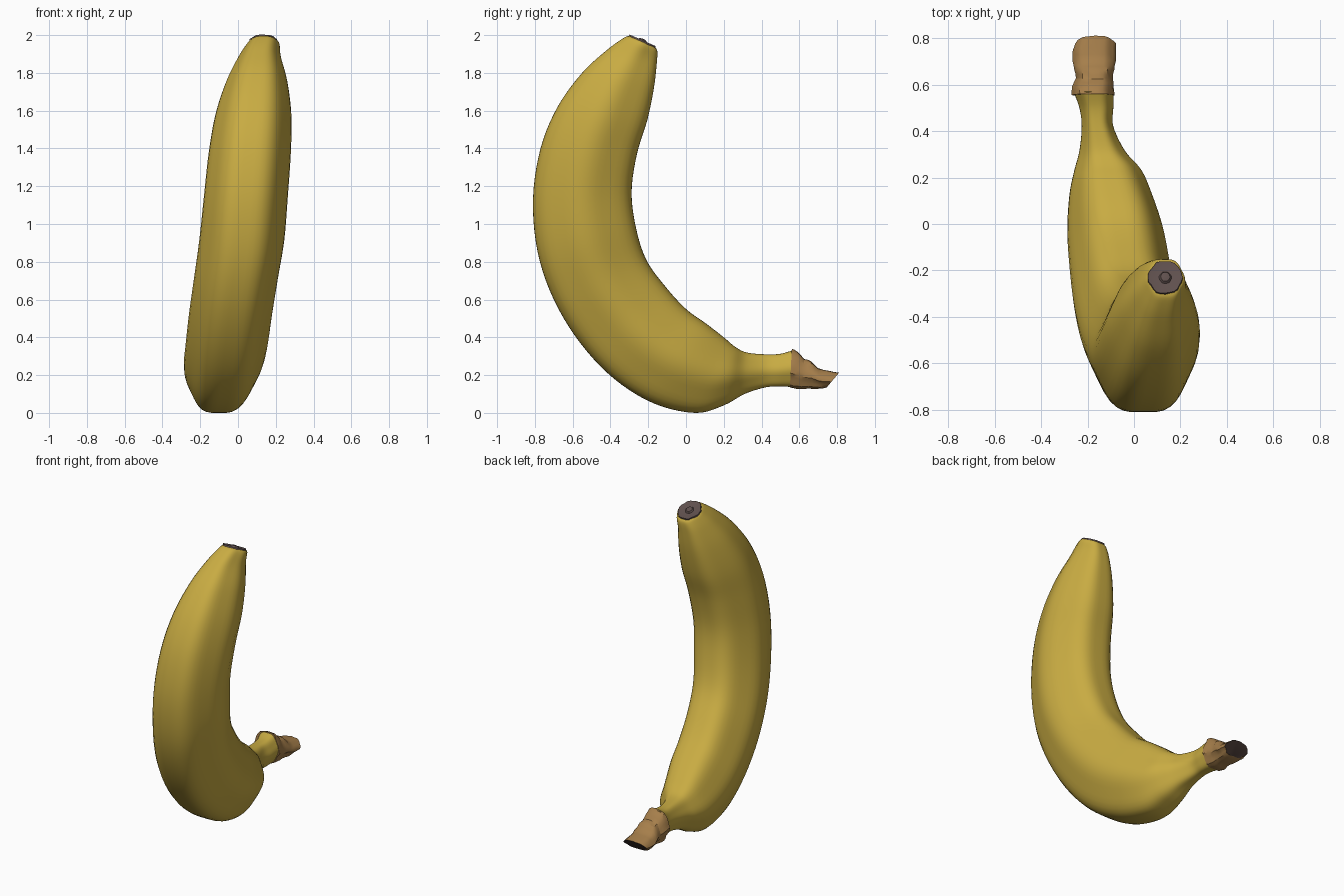
import bpy, bmesh, math, random
from mathutils import Vector

random.seed(4)
cube = bpy.data.objects.get("Cube")
if cube:
    bpy.data.objects.remove(cube)


def material(name, rgb):
    m = bpy.data.materials.new(name)
    m.use_nodes = True
    m.diffuse_color = (*rgb, 1)
    m.node_tree.nodes["Principled BSDF"].inputs["Base Color"].default_value = (*rgb, 1)
    return m


yellow = material("ripe yellow", (0.58, 0.41, 0.055))
tan = material("dry stem tan", (0.38, 0.21, 0.07))
dark = material("cut stem brown", (0.055, 0.035, 0.03))
grey = material("blossom grey", (0.115, 0.08, 0.075))


def smooth_path(keys, steps):
    """Catmull-Rom interpolation through the key sections."""
    keys = [Vector(k) for k in keys]
    out = []
    for i in range(len(keys) - 1):
        a, b, c, d = (keys[min(max(i + j, 0), len(keys) - 1)] for j in (-1, 0, 1, 2))
        for s in range(steps):
            t = s / steps
            out.append(0.5 * (2 * b + (c - a) * t + (2 * a - 5 * b + 4 * c - d) * t * t
                              + (3 * b - a - 3 * c + d) * t ** 3))
    return out + [keys[-1]]


def loft(name, sections, mats, sides=48, ridge=0.03, rough=0.0, angle=40):
    """Skin sections of (outer y, outer z, inner y, inner z, centre x, half width)."""
    bm = bmesh.new()
    rings = []
    grain = [random.uniform(-rough, rough) for _ in range(sides)]
    for oy, oz, iy, iz, cx, hw in sections:
        ring = []
        for k in range(sides):
            a = math.tau * k / sides
            r = 1 + ridge * math.cos(6 * a) + grain[k] + random.uniform(-rough, rough) * 0.5
            u = r * math.cos(a) / (1 + ridge)
            v = 0.5 + 0.5 * r * math.sin(a) / (1 - ridge)
            ring.append(bm.verts.new((cx + hw * u, oy + (iy - oy) * v, oz + (iz - oz) * v)))
        rings.append(ring)
    for p, q in zip(rings, rings[1:]):
        for k in range(sides):
            n = (k + 1) % sides
            bm.faces.new((p[k], p[n], q[n], q[k]))
    bm.faces.new(rings[0])
    end = bm.faces.new(rings[-1])
    end.material_index = len(mats) - 1
    bmesh.ops.recalc_face_normals(bm, faces=bm.faces)
    mesh = bpy.data.meshes.new(name)
    bm.to_mesh(mesh)
    bm.free()
    for m in mats:
        mesh.materials.append(m)
    ob = bpy.data.objects.new(name, mesh)
    bpy.context.collection.objects.link(ob)
    bpy.ops.object.select_all(action="DESELECT")
    ob.select_set(True)
    bpy.context.view_layer.objects.active = ob
    bpy.ops.object.shade_smooth_by_angle(angle=math.radians(angle))
    return ob


# Peel: from the blossom end down the curve to the neck
peel = [
    (-.30, 1.995, -.165, 1.935, .135, .075),
    (-.33, 1.985, -.152, 1.915, .133, .087),
    (-.42, 1.92, -.155, 1.85, .115, .112),
    (-.55, 1.80, -.17, 1.72, .10, .16),
    (-.68, 1.62, -.205, 1.55, .082, .20),
    (-.77, 1.40, -.26, 1.37, .063, .217),
    (-.81, 1.13, -.288, 1.17, .042, .222),
    (-.785, .85, -.265, .98, .02, .225),
    (-.70, .60, -.21, .81, -.012, .222),
    (-.56, .37, -.11, .67, -.04, .22),
    (-.38, .18, 0, .55, -.06, .217),
    (-.17, .05, .11, .47, -.08, .207),
    (.05, 0, .20, .40, -.10, .178),
    (.20, .04, .26, .35, -.112, .145),
    (.31, .10, .32, .32, -.137, .098),
    (.42, .135, .42, .31, -.157, .068),
    (.50, .14, .50, .313, -.162, .073),
    (.56, .137, .57, .333, -.173, .086),
]
loft("peel", smooth_path(peel, 5), [yellow])

# Stem: dry, grooved, cut off at a slant with a dark end
stem = [
    (.55, .132, .56, .337, -.175, .092),
    (.595, .125, .59, .325, -.175, .088),
    (.63, .128, .625, .285, -.17, .08),
    (.67, .127, .66, .275, -.17, .085),
    (.71, .128, .70, .235, -.17, .092),
    (.735, .132, .76, .222, -.17, .092),
    (.745, .135, .81, .212, -.165, .086),
]
loft("stem", smooth_path(stem, 2), [tan, dark], sides=28, rough=.05, angle=30)

# Blossom end: shallow dark cap with a small nub, stacked along the tip's axis
rim = Vector((-.30, 1.995, -.165, 1.935, .135, .075))
mid_y, mid_z = (rim[0] + rim[2]) / 2, (rim[1] + rim[3]) / 2
cap = []
for scale, lift in ((1.03, -.006), (1.0, .008), (.85, .005), (.36, .003), (.27, .013), (.1, .016)):
    cy, cz = mid_y + .41 * lift, mid_z + .91 * lift
    dy, dz = (rim[2] - rim[0]) / 2 * scale, (rim[3] - rim[1]) / 2 * scale
    cap.append((cy - dy, cz - dz, cy + dy, cz + dz, rim[4], rim[5] * scale))
loft("blossom_end", cap, [grey], sides=24, rough=.03, angle=30)
